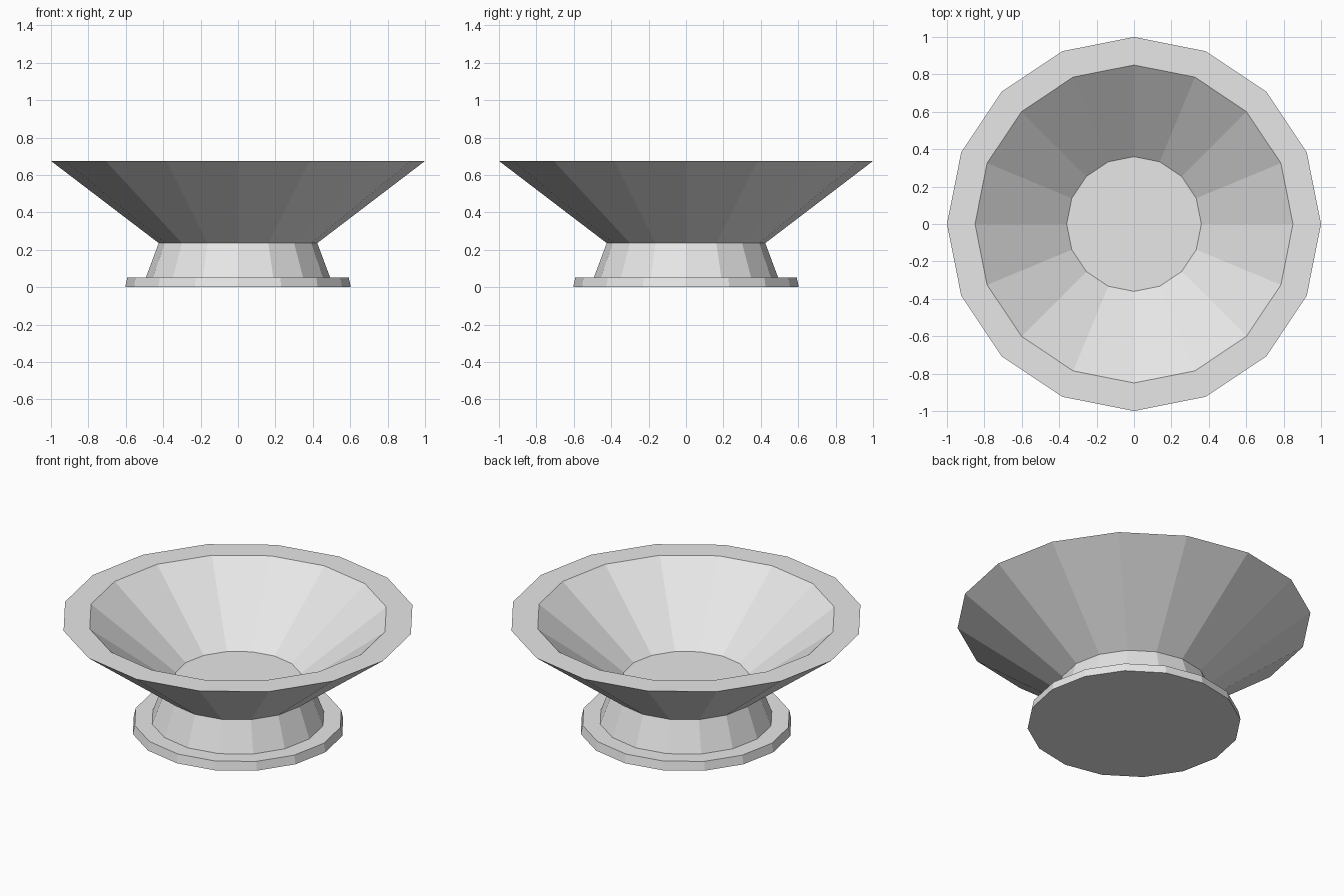
import bpy
import bmesh
from math import cos, sin, tau

SIDES = 16

cube = bpy.data.objects.get("Cube")
if cube:
    bpy.data.objects.remove(cube, do_unlink=True)

# Plain pale stone
stone = bpy.data.materials.new("pale_grey_stone")
stone.use_nodes = True
colour = (0.8, 0.8, 0.8, 1.0)
stone.diffuse_color = colour
stone.node_tree.nodes["Principled BSDF"].inputs["Base Color"].default_value = colour


def lathe(name, profile, material):
    """Turn a (radius, height) profile into a faceted solid, capped at both ends."""
    bm = bmesh.new()
    rings = []
    for radius, z in profile:
        angles = [tau * i / SIDES for i in range(SIDES)]
        rings.append([bm.verts.new((radius * cos(a), radius * sin(a), z)) for a in angles])
    for lower, upper in zip(rings, rings[1:]):
        for i in range(SIDES):
            j = (i + 1) % SIDES
            bm.faces.new((lower[i], lower[j], upper[j], upper[i]))
    bm.faces.new(rings[0][::-1])
    bm.faces.new(rings[-1])
    bmesh.ops.recalc_face_normals(bm, faces=bm.faces)
    mesh = bpy.data.meshes.new(name)
    bm.to_mesh(mesh)
    bm.free()
    mesh.materials.append(material)
    obj = bpy.data.objects.new(name, mesh)
    bpy.context.collection.objects.link(obj)
    return obj


# Plinth, tapering neck, then the flared bowl with its flat rim and sunken floor
plinth = [(0.603, 0), (0.592, 0.053)]
neck = [(0.492, 0.053), (0.424, 0.236)]
bowl = [(1.0, 0.675), (0.85, 0.675), (0.36, 0.30)]
lathe("footed_bowl", plinth + neck + bowl, stone)
